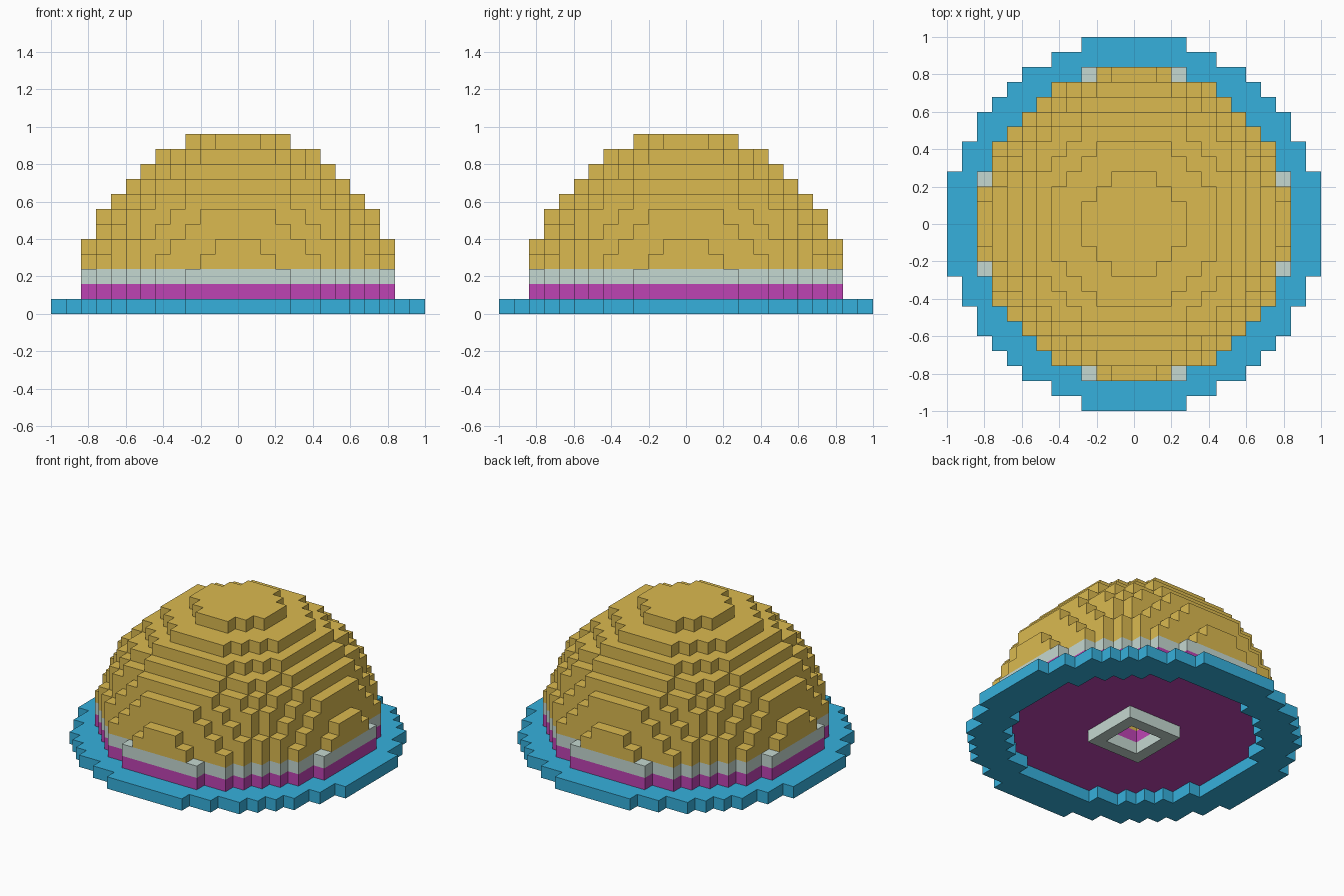
import bpy
import bmesh
from mathutils import Vector

if "Cube" in bpy.data.objects:
    bpy.data.objects.remove(bpy.data.objects["Cube"], do_unlink=True)

CELL = 0.08      # edge length of one block
BRIM_R = 12.5    # radii in blocks
DOME_R = 10.5
WELL_R = 9.5


def make_material(name, rgb):
    """Flat material from 0-255 display values."""
    linear = [((c / 255 + 0.055) / 1.055) ** 2.4 for c in rgb] + [1.0]
    mat = bpy.data.materials.new(name)
    mat.use_nodes = True
    mat.diffuse_color = linear
    mat.node_tree.nodes["Principled BSDF"].inputs["Base Color"].default_value = linear
    return mat


def in_disc(x, y, radius):
    return x * x + y * y <= radius * radius


def in_dome(x, y, layer):
    # the ball is centred on the second layer
    return x * x + y * y + (layer - 1) ** 2 <= DOME_R ** 2


def in_square(x, y, half):
    return max(abs(x), abs(y)) <= half


def block_part(name, layers, filled, material):
    """Fill blocks where the rule holds and keep only their outer faces."""
    span = range(-12, 13)
    cells = {(x, y, z) for z in layers for x in span for y in span if filled(x, y, z)}
    bm = bmesh.new()
    for cell in cells:
        centre = Vector(cell) + Vector((0, 0, 0.5))
        for axis in range(3):
            for sign in (-1, 1):
                n = Vector((0, 0, 0))
                n[axis] = sign
                if tuple(int(c + d) for c, d in zip(cell, n)) in cells:
                    continue
                u = Vector((0, 0, 0))
                u[(axis + 1) % 3] = 0.5
                v = n.cross(u)
                mid = centre + n * 0.5
                corners = (mid - u - v, mid + u - v, mid + u + v, mid - u + v)
                bm.faces.new([bm.verts.new(p * CELL) for p in corners])
    bmesh.ops.remove_doubles(bm, verts=bm.verts, dist=CELL / 100)
    mesh = bpy.data.meshes.new(name)
    bm.to_mesh(mesh)
    bm.free()
    mesh.materials.append(material)
    obj = bpy.data.objects.new(name, mesh)
    bpy.context.collection.objects.link(obj)
    return obj


blue = make_material("blue", (54, 176, 220))
magenta = make_material("magenta", (190, 68, 180))
grey = make_material("pale grey", (197, 216, 209))
gold = make_material("gold", (219, 186, 80))

# Wide flat brim, open underneath
block_part("brim", [0],
           lambda x, y, z: in_disc(x, y, BRIM_R) and not in_disc(x, y, WELL_R), blue)

# Square socket hanging under the middle
block_part("bottom_socket", [0],
           lambda x, y, z: in_square(x, y, 2) and not in_square(x, y, 1), grey)

# Two coloured bands around the foot of the dome, pierced by the socket
block_part("lower_band", [1],
           lambda x, y, z: in_dome(x, y, z) and not in_square(x, y, 1), magenta)
block_part("upper_band", [2],
           lambda x, y, z: in_dome(x, y, z) and not in_square(x, y, 2), grey)

# Lining that carries the socket hole up to the dome
block_part("socket_lining", [2],
           lambda x, y, z: in_square(x, y, 2) and not in_square(x, y, 1), gold)

# Stepped dome
block_part("dome", range(3, 12), in_dome, gold)
